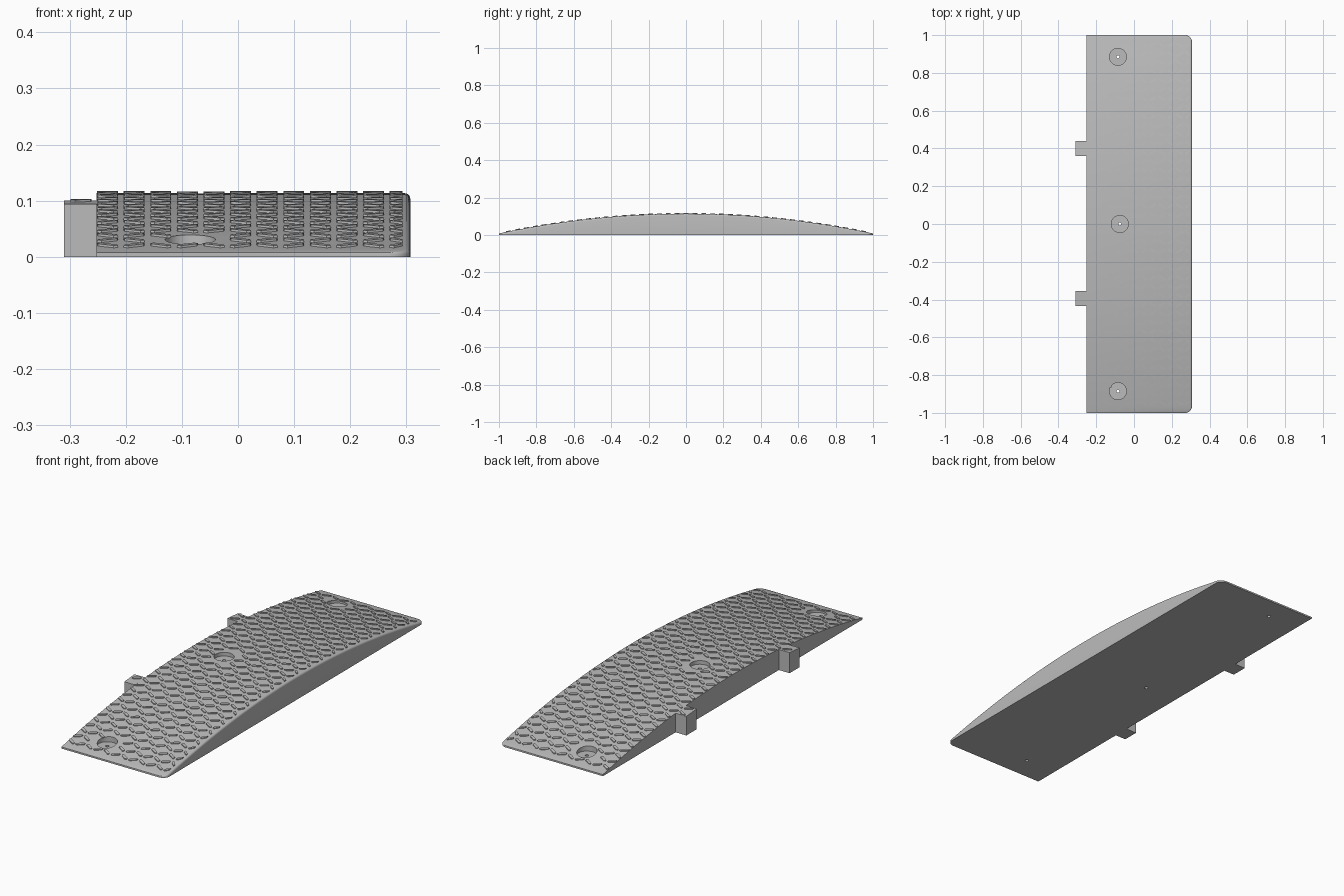
import bpy, bmesh, math
from math import cos, sin, pi, sqrt

if "Cube" in bpy.data.objects:
    bpy.data.objects.remove(bpy.data.objects["Cube"], do_unlink=True)

LEFT, RIGHT, CORNER = -0.252, 0.307, 0.035
PITCH = 0.0474

rubber = bpy.data.materials.new("grey rubber")
rubber.use_nodes = True
rubber.diffuse_color = (0.5, 0.5, 0.5, 1)
rubber.node_tree.nodes["Principled BSDF"].inputs["Base Color"].default_value = (0.5, 0.5, 0.5, 1)


def height(y):
    """Height of the curved ramp surface."""
    return 0.1135 - 0.1055 * y * y


def finish(bm, name):
    bmesh.ops.recalc_face_normals(bm, faces=bm.faces)
    mesh = bpy.data.meshes.new(name)
    bm.to_mesh(mesh)
    bm.free()
    mesh.materials.append(rubber)
    ob = bpy.data.objects.new(name, mesh)
    bpy.context.collection.objects.link(ob)
    return ob


def smooth(ob):
    bpy.ops.object.select_all(action='DESELECT')
    ob.select_set(True)
    bpy.context.view_layer.objects.active = ob
    bpy.ops.object.shade_smooth_by_angle(angle=math.radians(30))


def loft(name, stations, section):
    """Skin matching xz sections placed along y."""
    bm = bmesh.new()
    rings = [[bm.verts.new((x, y, z)) for x, z in section(y)] for y in stations]
    for a, b in zip(rings, rings[1:]):
        n = len(a)
        for i in range(n):
            j = (i + 1) % n
            bm.faces.new((a[i], a[j], b[j], b[i]))
    bm.faces.new(rings[0])
    bm.faces.new(rings[-1])
    return finish(bm, name)


def right_edge(y):
    """Right side in plan, with rounded corners."""
    d = max(0, abs(y) - (1 - CORNER))
    return RIGHT - CORNER + sqrt(max(0, CORNER ** 2 - d * d))


def body_section(y):
    h, x = height(y), right_edge(y)
    r = min(0.01, h * 0.6)
    pts = [(LEFT, 0), (x, 0)]
    for k in range(5):
        a = k * pi / 8
        pts.append((x - r + r * cos(a), h - r + r * sin(a)))
    return pts + [(LEFT, h)]


# Ramp body
corner_ys = [1 - CORNER + CORNER * sin(k * pi / 16) for k in range(9)]
ys = [-y for y in reversed(corner_ys)]
ys += [(k / 24 - 1) * (1 - CORNER) for k in range(1, 48)] + corner_ys
body = loft("ramp_body", ys, body_section)

# Bolt recesses with through holes
bolts = [(-0.085, -0.885), (-0.075, 0), (-0.085, 0.885)]


def cut(x, y, radius, low, high):
    bm = bmesh.new()
    bmesh.ops.create_cone(bm, cap_ends=True, segments=32, radius1=radius,
                          radius2=radius, depth=high - low)
    bmesh.ops.translate(bm, verts=bm.verts, vec=(x, y, (low + high) / 2))
    cutter = finish(bm, "bolt_cutter")
    cutter.hide_render = True
    mod = body.modifiers.new("bolt hole", 'BOOLEAN')
    mod.operation, mod.solver, mod.object = 'DIFFERENCE', 'EXACT', cutter
    bpy.context.view_layer.objects.active = body
    bpy.ops.object.modifier_apply(modifier=mod.name)
    bpy.data.objects.remove(cutter, do_unlink=True)


for bx, by in bolts:
    cut(bx, by, 0.045, height(by) - 0.018, 0.3)
    cut(bx, by, 0.008, -0.1, 0.2)
smooth(body)

# Interlocking side tabs
tabs = [("front_tab", -0.433, -0.355), ("back_tab", 0.36, 0.44)]
for name, y0, y1 in tabs:
    loft(name, [y0 + (y1 - y0) * k / 4 for k in range(5)],
         lambda y: [(-0.31, 0), (LEFT, 0), (LEFT, height(y)), (-0.31, height(y))])

# Raised tread bars, alternating in direction
treads = bmesh.new()


def add_bar(cx, cy, lean, xmin, xmax):
    a = lean * math.radians(30)
    half, wide = 0.0215, 0.006
    outline = [(-half, 0), (-half * 0.75, -wide), (half * 0.75, -wide),
               (half, 0), (half * 0.75, wide), (-half * 0.75, wide)]
    low, top = [], []
    for u, v in outline:
        x = min(max(cx + u * cos(a) - v * sin(a), xmin), xmax)
        y = cy + u * sin(a) + v * cos(a)
        low.append(treads.verts.new((x, y, height(y) - 0.001)))
        top.append(treads.verts.new((x, y, height(y) + 0.004)))
    treads.faces.new(top)
    treads.faces.new(low)
    for i in range(6):
        j = (i + 1) % 6
        treads.faces.new((low[i], low[j], top[j], top[i]))


for row in range(-20, 21):
    y = row * PITCH
    for col in range(-1, 12):
        x = LEFT + 0.0195 + col * PITCH
        if col < 0 and not any(y0 + 0.012 < y < y1 - 0.012 for _, y0, y1 in tabs):
            continue
        if any(math.hypot(x - bx, y - by) < 0.06 for bx, by in bolts):
            continue
        lean = 1 if (row + col) % 2 else -1
        add_bar(x, y, lean, -0.308 if col < 0 else LEFT, 0.293)
finish(treads, "tread_bars")
